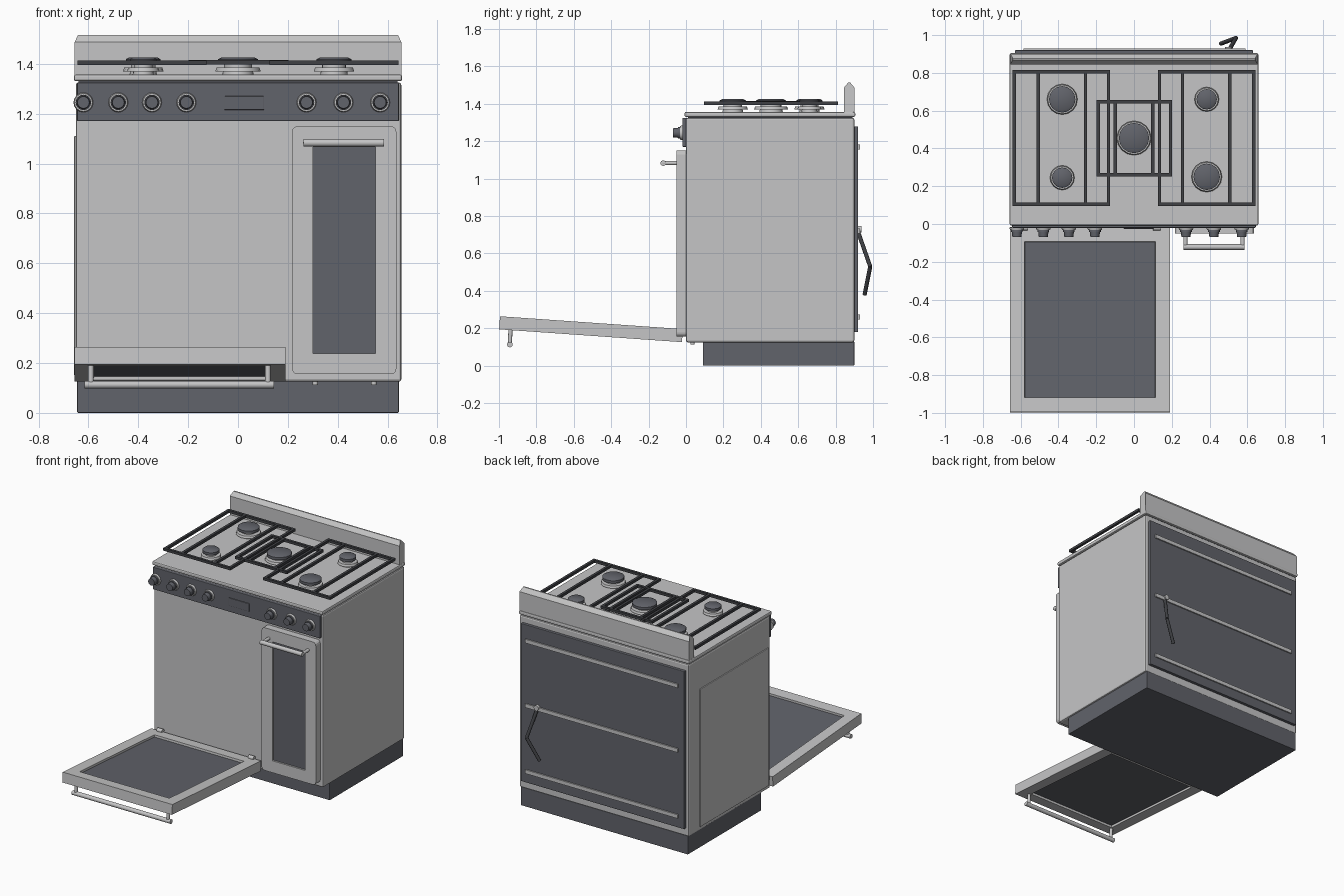
import bpy, bmesh, math
from mathutils import Vector, Matrix

cube = bpy.data.objects.get("Cube")
if cube:
    bpy.data.objects.remove(cube, do_unlink=True)


def material(name, rgb):
    m = bpy.data.materials.new(name)
    m.use_nodes = True
    m.diffuse_color = (*rgb, 1)
    m.node_tree.nodes["Principled BSDF"].inputs["Base Color"].default_value = (*rgb, 1)
    return m


steel = material("light steel", (0.56, 0.56, 0.565))
dark = material("dark enamel", (0.12, 0.125, 0.145))
iron = material("black iron", (0.05, 0.052, 0.058))


def finish(bm, name, mats, smooth=False):
    bmesh.ops.recalc_face_normals(bm, faces=bm.faces)
    me = bpy.data.meshes.new(name)
    bm.to_mesh(me)
    bm.free()
    ob = bpy.data.objects.new(name, me)
    bpy.context.collection.objects.link(ob)
    for m in mats:
        me.materials.append(m)
    if smooth:
        bpy.ops.object.select_all(action='DESELECT')
        ob.select_set(True)
        bpy.context.view_layer.objects.active = ob
        bpy.ops.object.shade_smooth_by_angle(angle=math.radians(40))
    return ob


def add_box(bm, lo, hi):
    lo, hi = Vector(lo), Vector(hi)
    mat = Matrix.Translation((lo + hi) / 2) @ Matrix.Diagonal((*(hi - lo), 1))
    return bmesh.ops.create_cube(bm, size=1, matrix=mat)["verts"]


def box(name, lo, hi, mat, bevel=0):
    bm = bmesh.new()
    add_box(bm, lo, hi)
    if bevel:
        bmesh.ops.bevel(bm, geom=bm.edges[:], offset=bevel, segments=2, profile=0.5, affect='EDGES')
    return finish(bm, name, [mat])


def add_rod(bm, a, b, r, r2=None, sides=16):
    a, b = Vector(a), Vector(b)
    rot = (b - a).to_track_quat('Z', 'Y').to_matrix().to_4x4()
    bmesh.ops.create_cone(bm, cap_ends=True, segments=sides, radius1=r, radius2=r if r2 is None else r2,
                          depth=(b - a).length, matrix=Matrix.Translation((a + b) / 2) @ rot)


def rods(name, parts, mat):
    bm = bmesh.new()
    for p in parts:
        add_rod(bm, *p)
    return finish(bm, name, [mat], True)


def window_panel(name, lo, hi, axis, sides, border, depth, corner=0):
    """Slab with rounded corners and a sunken dark window on the given sides."""
    bm = bmesh.new()
    add_box(bm, lo, hi)
    if corner:
        edges = [e for e in bm.edges
                 if abs((e.verts[0].co - e.verts[1].co).normalized()[axis]) > 0.9]
        bmesh.ops.bevel(bm, geom=edges, offset=corner, segments=3, profile=0.5, affect='EDGES')
    bm.normal_update()
    for f in [f for f in bm.faces if any(f.normal[axis] * s > 0.9 for s in sides)]:
        n = f.normal.copy()
        bmesh.ops.inset_region(bm, faces=[f], thickness=border, use_even_offset=True)
        bmesh.ops.inset_region(bm, faces=[f], thickness=0.001)
        bmesh.ops.translate(bm, verts=f.verts[:], vec=-n * depth)
        f.material_index = 1
    return finish(bm, name, [steel, dark])


# Cabinet, plinth and cooktop
box("plinth", (-0.645, 0.09, 0), (0.645, 0.9, 0.13), dark, 0.004)
box("cabinet", (-0.65, 0, 0.125), (0.655, 0.9, 1.325), steel, 0.01)
box("right_side_panel", (-0.657, 0.02, 0.15), (-0.645, 0.78, 1.11), steel, 0.003)
box("cooktop", (-0.658, -0.008, 1.33), (0.658, 0.905, 1.357), steel, 0.008)
box("cooktop_seam", (-0.64, 0.01, 1.32), (0.64, 0.89, 1.335), dark)

# Splash back: chamfered side profile run across the width
bm = bmesh.new()
profile = [(0.845, 1.35), (0.845, 1.487), (0.868, 1.515), (0.877, 1.515), (0.9, 1.487), (0.9, 1.335)]
ring = [bm.verts.new((-0.655, y, z)) for y, z in profile]
face = bm.faces.new(ring)
ext = bmesh.ops.extrude_face_region(bm, geom=[face])["geom"]
bmesh.ops.translate(bm, verts=[v for v in ext if isinstance(v, bmesh.types.BMVert)], vec=(1.31, 0, 0))
for v in bm.verts:
    if v.co.z > 1.5:
        v.co.x *= 0.98
finish(bm, "splash_back", [steel])

# Control panel, display and knobs
box("control_panel", (-0.645, -0.02, 1.17), (0.645, 0.005, 1.325), dark, 0.004)
box("display", (-0.055, -0.026, 1.215), (0.105, -0.018, 1.27), dark, 0.003)
for i, x in enumerate((-0.62, -0.48, -0.345, -0.207, 0.275, 0.423, 0.57)):
    z = 1.245
    rods(f"knob_ring_{i}", [((x, -0.018, z), (x, -0.032, z), 0.04, 0.036)], steel)
    rods(f"knob_{i}", [((x, -0.03, z), (x, -0.042, z), 0.031),
                       ((x, -0.04, z), (x, -0.07, z), 0.027, 0.024)], dark)

# Narrow side door with handle and feet
window_panel("side_door", (0.217, -0.05, 0.155), (0.635, 0.002, 1.15), 1, (-1,), 0.083, 0.012, 0.022)
rods("side_door_handle", [((0.262, -0.122, 1.083), (0.585, -0.122, 1.083), 0.015)]
     + [((x, -0.125, 1.083), (x, -0.045, 1.083), 0.011) for x in (0.272, 0.575)], steel)
rods("door_feet", [((x, 0.035, 0.112), (x, 0.035, 0.14), 0.011) for x in (0.31, 0.545)], steel)

# Oven door, lowered open, with hinges and handle below
door = window_panel("oven_door", (-0.423, -0.49, -0.035), (0.423, 0.49, 0.035), 2, (-1, 1), 0.077, 0.015)
door.location = (-0.233, -0.508, 0.195)
door.rotation_euler.x = math.radians(-4)
rods("oven_hinges", [((x - 0.02, -0.02, 0.2), (x + 0.02, -0.02, 0.2), 0.015) for x in (-0.585, 0.12)], steel)
rods("oven_handle", [((-0.615, -0.942, 0.113), (0.145, -0.942, 0.113), 0.015)]
     + [((x, -0.942, 0.113), (x, -0.938, 0.2), 0.011) for x in (-0.59, 0.12)], steel)

# Burners
for i, (x, y, r) in enumerate([(-0.38, 0.66, 0.07), (0.385, 0.66, 0.054), (-0.38, 0.245, 0.054),
                               (0.385, 0.25, 0.07), (0, 0.455, 0.08)]):
    rods(f"burner_base_{i}", [((x, y, 1.35), (x, y, 1.372), r * 0.8, r * 0.75),
                              ((x, y, 1.37), (x, y, 1.385), r + 0.011, r + 0.006),
                              ((x, y, 1.38), (x, y, 1.402), r * 0.7)], steel)
    rods(f"burner_cap_{i}", [((x, y, 1.4), (x, y, 1.418), r),
                             ((x, y, 1.418), (x, y, 1.426), r, r * 0.8)], dark)


# Pan supports
def grate(name, x0, x1, y0, y1, inner, z):
    t = 0.009
    bm = bmesh.new()
    for x in (x0, x1, *inner):
        add_box(bm, (x - t, y0 - t, z - t), (x + t, y1 + t, z + t))
    for y in (y0, y1):
        add_box(bm, (x0 - t, y - t, z - t), (x1 + t, y + t, z + t))
    finish(bm, name, [iron])


grate("right_grate", -0.635, -0.135, 0.105, 0.805, (-0.507, -0.257), 1.404)
grate("left_grate", 0.135, 0.635, 0.105, 0.805, (0.257, 0.507), 1.404)
grate("centre_grate", -0.19, 0.193, 0.26, 0.647, (-0.1, 0.1), 1.406)

# Rear panel, rails and gas hose
box("rear_panel", (-0.63, 0.89, 0.18), (0.63, 0.92, 1.28), dark, 0.004)
for i, z in enumerate((0.26, 0.72, 1.17)):
    box(f"rear_rail_{i}", (-0.585, 0.915, z - 0.013), (0.59, 0.929, z + 0.013), steel)
bend = (0.54, 0.985, 0.53)
rods("gas_hose", [((0.5, 0.915, 0.73), bend, 0.011), (bend, (0.46, 0.955, 0.38), 0.011)], iron)
rods("hose_fitting", [((0.5, 0.91, 0.73), (0.5, 0.938, 0.73), 0.018)], steel)
